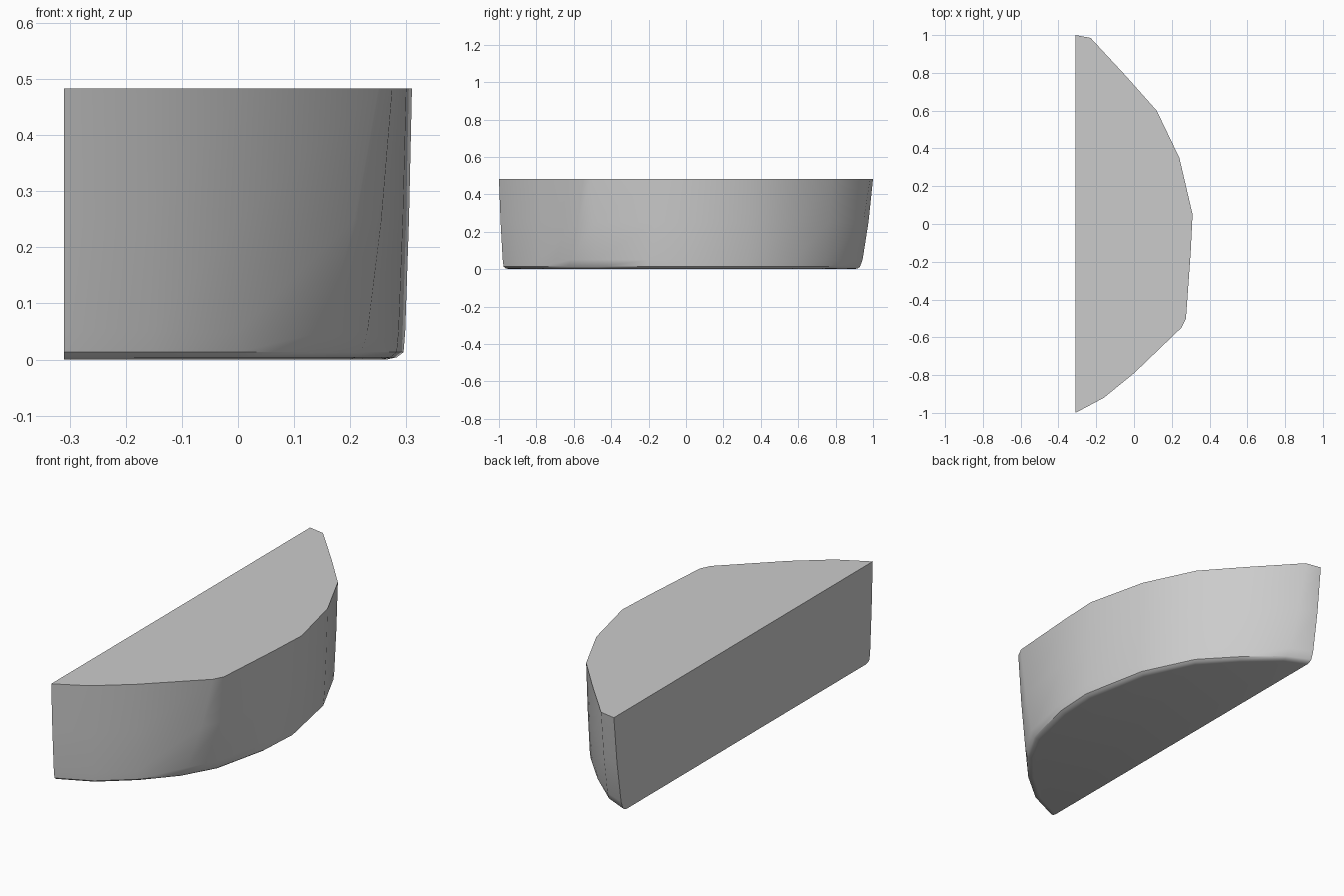
import bpy, bmesh, math
from mathutils import Vector

cube = bpy.data.objects.get("Cube")
if cube:
    bpy.data.objects.remove(cube, do_unlink=True)

grey = bpy.data.materials.new("plain grey")
grey.use_nodes = True
grey.diffuse_color = (0.6, 0.6, 0.6, 1)
grey.node_tree.nodes["Principled BSDF"].inputs["Base Color"].default_value = (0.6, 0.6, 0.6, 1)

HEIGHT = 0.483
FLAT_X = -0.31

# Faceted outline of the top, front end to back end
top = [(FLAT_X, -1), (-0.16, -0.92), (0, -0.79), (0.25, -0.55), (0.275, -0.5), (0.3, -0.15),
       (0.31, 0.05), (0.24, 0.35), (0.12, 0.6), (-0.04, 0.78), (-0.23, 0.985), (FLAT_X, 1)]
# Rounder outline of the base
base = [(FLAT_X, -0.975), (-0.15, -0.9), (0, -0.775), (0.13, -0.63), (0.22, -0.47), (0.283, -0.2),
        (0.295, 0), (0.23, 0.33), (0.11, 0.58), (-0.04, 0.74), (-0.2, 0.88), (FLAT_X, 0.93)]


def blend(t):
    return [Vector(b).lerp(Vector(a), t) for a, b in zip(top, base)]


def shrink(points, amount):
    """Pull the curved wall inwards while the flat side stays in its plane."""
    centre = Vector((FLAT_X, 0))
    return [p + (centre - p).normalized() * amount for p in points]


# Wall rings from the rounded underside edge to the top
rings = [(0, shrink(blend(0), 0.03)), (0.004, shrink(blend(0), 0.012)), (0.013, blend(0)),
         (0.05, blend(0.2)), (0.25, blend(0.65)), (HEIGHT, blend(1))]

bm = bmesh.new()
loops = [[bm.verts.new((p.x, p.y, z)) for p in pts] for z, pts in rings]
for low, high in zip(loops, loops[1:]):
    for i in range(len(low) - 1):
        bm.faces.new((low[i], low[i + 1], high[i + 1], high[i]))
bm.faces.new(loops[-1])
bm.faces.new(loops[0][::-1])
# Flat cut side
bm.faces.new([r[0] for r in loops] + [r[-1] for r in reversed(loops)])
bmesh.ops.recalc_face_normals(bm, faces=bm.faces)

mesh = bpy.data.meshes.new("half_round_block")
bm.to_mesh(mesh)
bm.free()
mesh.materials.append(grey)
block = bpy.data.objects.new("half_round_block", mesh)
bpy.context.collection.objects.link(block)

bpy.ops.object.select_all(action='DESELECT')
block.select_set(True)
bpy.context.view_layer.objects.active = block
bpy.ops.object.shade_smooth_by_angle(angle=math.radians(35))
